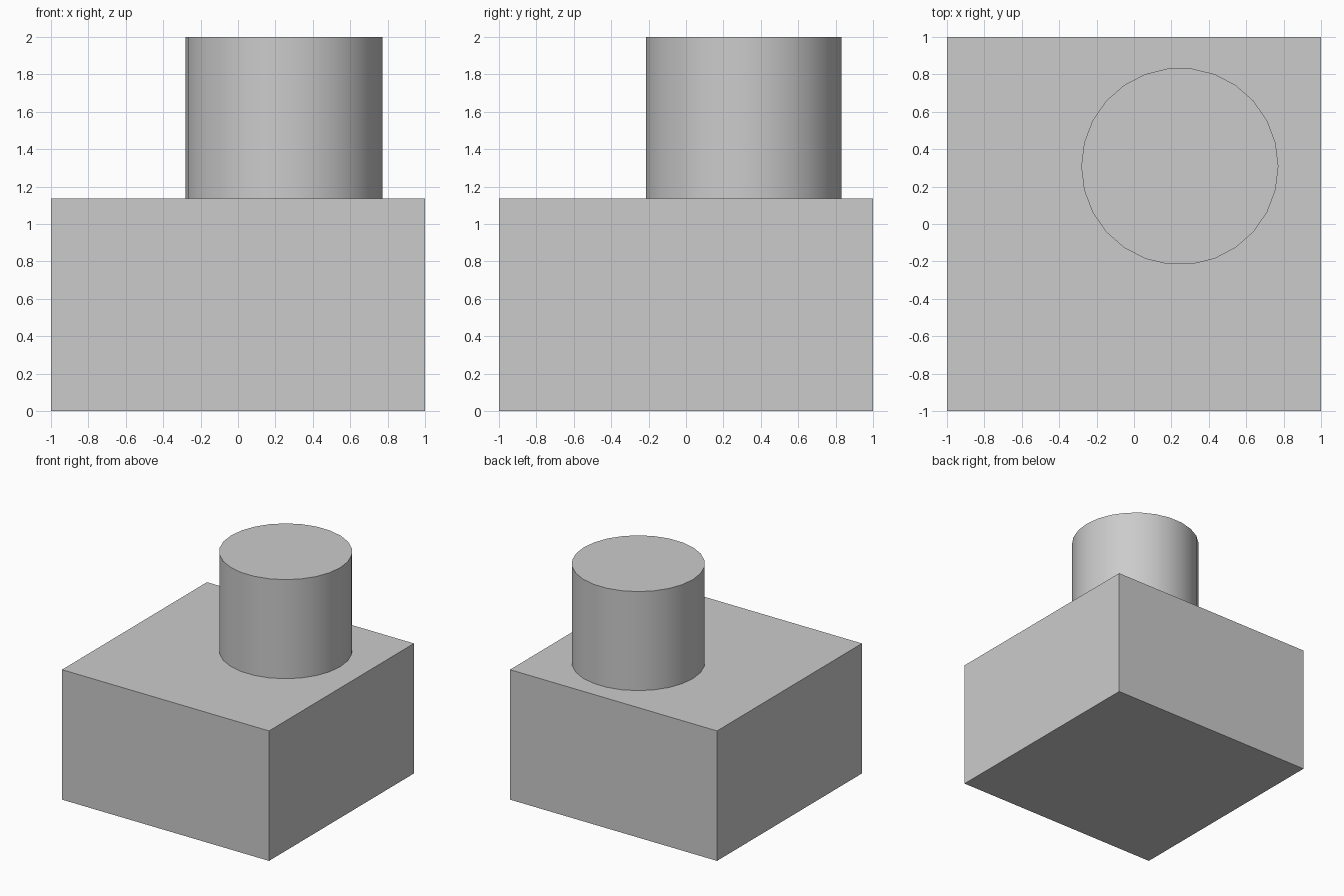
import bpy
from math import pi

# Remove the default object
default = bpy.data.objects.get("Cube")
if default:
    bpy.data.objects.remove(default, do_unlink=True)

# Single grey material
grey = bpy.data.materials.new("light_grey")
grey.use_nodes = True
colour = (0.6, 0.6, 0.6, 1.0)
grey.diffuse_color = colour
grey.node_tree.nodes["Principled BSDF"].inputs["Base Color"].default_value = colour

BASE_HEIGHT = 1.135
TOTAL_HEIGHT = 2.0


def finish(name):
    obj = bpy.context.object
    obj.name = name
    obj.data.materials.append(grey)
    return obj


# Square base block
bpy.ops.mesh.primitive_cube_add(size=1, location=(0, 0, BASE_HEIGHT / 2))
block = finish("base_block")
block.scale = (2, 2, BASE_HEIGHT)
bpy.ops.object.transform_apply(location=False, rotation=False, scale=True)

# Off-centre round post standing on the block
bpy.ops.mesh.primitive_cylinder_add(
    vertices=26, radius=0.527, depth=TOTAL_HEIGHT - BASE_HEIGHT,
    location=(0.245, 0.308, (TOTAL_HEIGHT + BASE_HEIGHT) / 2),
    rotation=(0, 0, pi / 2))
finish("round_post")
bpy.ops.object.shade_smooth_by_angle(angle=pi / 6)
